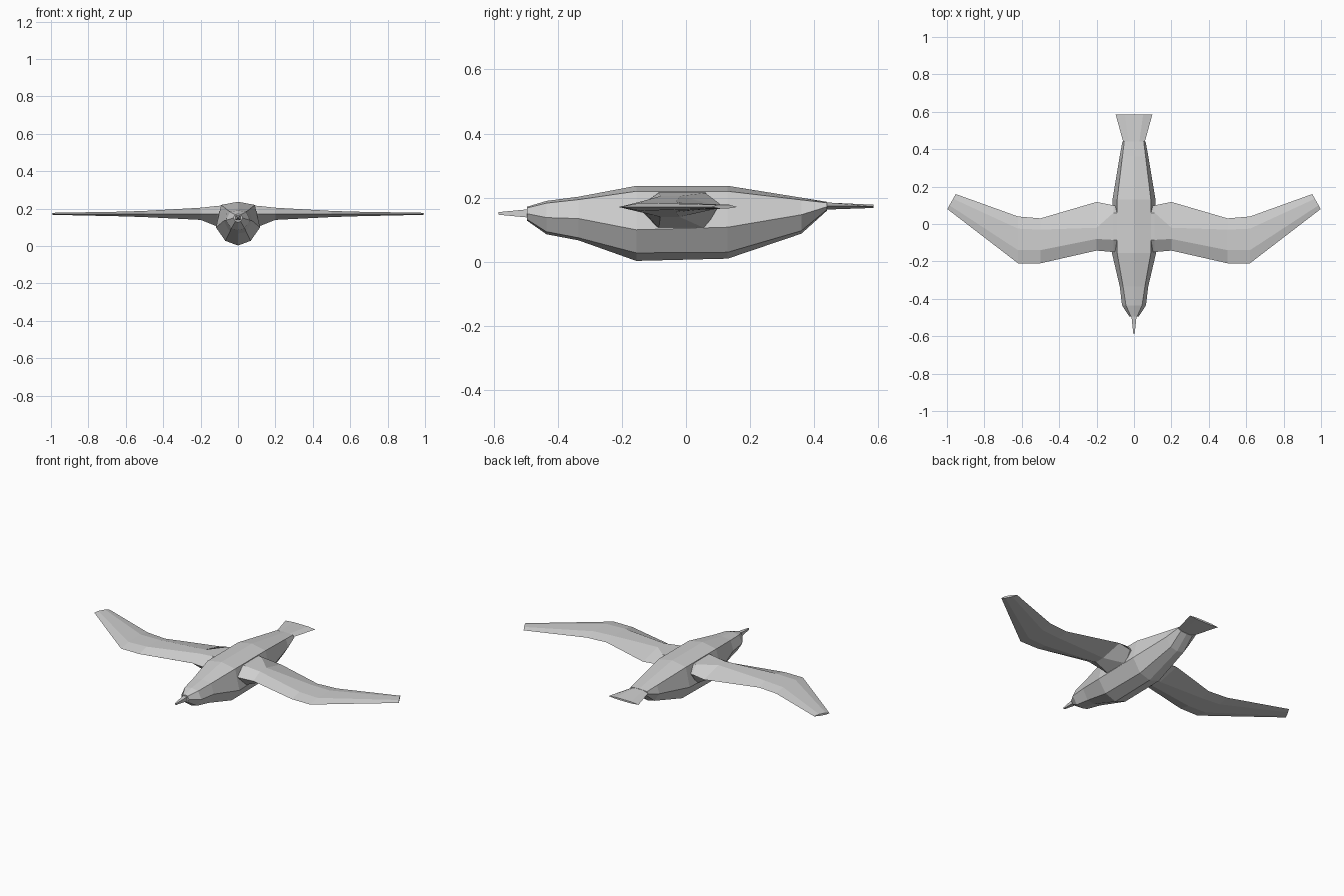
import bpy, bmesh

if "Cube" in bpy.data.objects:
    bpy.data.objects.remove(bpy.data.objects["Cube"])

grey = bpy.data.materials.new("light grey")
grey.diffuse_color = (0.62, 0.62, 0.62, 1)
grey.use_nodes = True
grey.node_tree.nodes["Principled BSDF"].inputs["Base Color"].default_value = grey.diffuse_color


def loft(name, rings, mirror=False):
    """Skin a list of closed rings, cap both ends, optionally mirror across x."""
    bm = bmesh.new()
    loops = [[bm.verts.new(p) for p in ring] for ring in rings]
    for a, b in zip(loops, loops[1:]):
        n = len(a)
        for i in range(n):
            j = (i + 1) % n
            bm.faces.new((a[i], a[j], b[j], b[i]))
    bm.faces.new(loops[0][::-1])
    bm.faces.new(loops[-1])
    bmesh.ops.recalc_face_normals(bm, faces=bm.faces[:])
    if mirror:
        dup = bmesh.ops.duplicate(bm, geom=bm.verts[:] + bm.edges[:] + bm.faces[:])["geom"]
        for v in [g for g in dup if isinstance(g, bmesh.types.BMVert)]:
            v.co.x *= -1
        bmesh.ops.reverse_faces(bm, faces=[g for g in dup if isinstance(g, bmesh.types.BMFace)])
    mesh = bpy.data.meshes.new(name)
    bm.to_mesh(mesh)
    bm.free()
    mesh.materials.append(grey)
    obj = bpy.data.objects.new(name, mesh)
    bpy.context.collection.objects.link(obj)
    return obj


# Body: y, top z, upper (x, z), side (x, z), lower (x, z), bottom z
def body_ring(y, top, upper, side, lower, bottom):
    half = [upper, side, lower]
    pts = [(0, top)] + half + [(0, bottom)] + [(-x, z) for x, z in half[::-1]]
    return [(x, y, z) for x, z in pts]


stations = [
    (-0.495, 0.172, (0.016, 0.168), (0.025, 0.150), (0.014, 0.132), 0.128),
    (-0.435, 0.190, (0.043, 0.183), (0.064, 0.138), (0.036, 0.094), 0.086),
    (-0.335, 0.203, (0.058, 0.194), (0.076, 0.135), (0.044, 0.075), 0.067),
    (-0.155, 0.237, (0.090, 0.220), (0.118, 0.100), (0.068, 0.028), 0.003),
    (0.130, 0.237, (0.090, 0.220), (0.115, 0.108), (0.066, 0.030), 0.010),
    (0.360, 0.200, (0.062, 0.193), (0.077, 0.147), (0.045, 0.097), 0.088),
    (0.440, 0.187, (0.052, 0.184), (0.062, 0.172), (0.040, 0.163), 0.160),
]
loft("body", [body_ring(*s) for s in stations])

# Beak: tapering square prism
loft("beak", [[(-w, y, 0.151 - h), (w, y, 0.151 - h), (w, y, 0.151 + h), (-w, y, 0.151 + h)]
              for y, w, h in ((-0.49, 0.014, 0.013), (-0.585, 0.004, 0.004))])

# Tail: flat fan with a faint centre ridge
loft("tail", [[(-w, y, z), (0, y, z + t), (w, y, z), (0, y, z - t)] if w < 0.04 else
              [(-w, y, z), (-w * 0.5, y, z + t), (w * 0.5, y, z + t),
               (w, y, z), (w * 0.5, y, z - t), (-w * 0.5, y, z - t)]
              for y, w, z, t in ((0.40, 0.055, 0.175, 0.010),
                                 (0.44, 0.058, 0.174, 0.011),
                                 (0.585, 0.098, 0.173, 0.005))])


# Wings: x, leading y, front ridge y, rear ridge y, trailing y, top z, bottom z
def wing_ring(x, lead, front, rear, trail, top, bottom, sweep=0.0):
    mid = 0.171
    span = trail - lead
    pts = [(lead, mid), (front, top), (rear, top), (trail, mid), (rear, bottom), (front, bottom)]
    return [(x - sweep * (y - lead) / span, y, z) for y, z in pts]


wing = [
    (0.05, -0.150, -0.085, 0.060, 0.090, 0.218, 0.100),
    (0.11, -0.150, -0.085, 0.060, 0.100, 0.215, 0.104),
    (0.20, -0.142, -0.080, -0.020, 0.118, 0.205, 0.140),
    (0.50, -0.210, -0.140, -0.030, 0.030, 0.188, 0.155),
    (0.62, -0.210, -0.140, -0.025, 0.040, 0.184, 0.159),
    (0.998, 0.080, 0.100, 0.135, 0.160, 0.178, 0.167, 0.045),
]
loft("wings", [wing_ring(*s) for s in wing], mirror=True)
